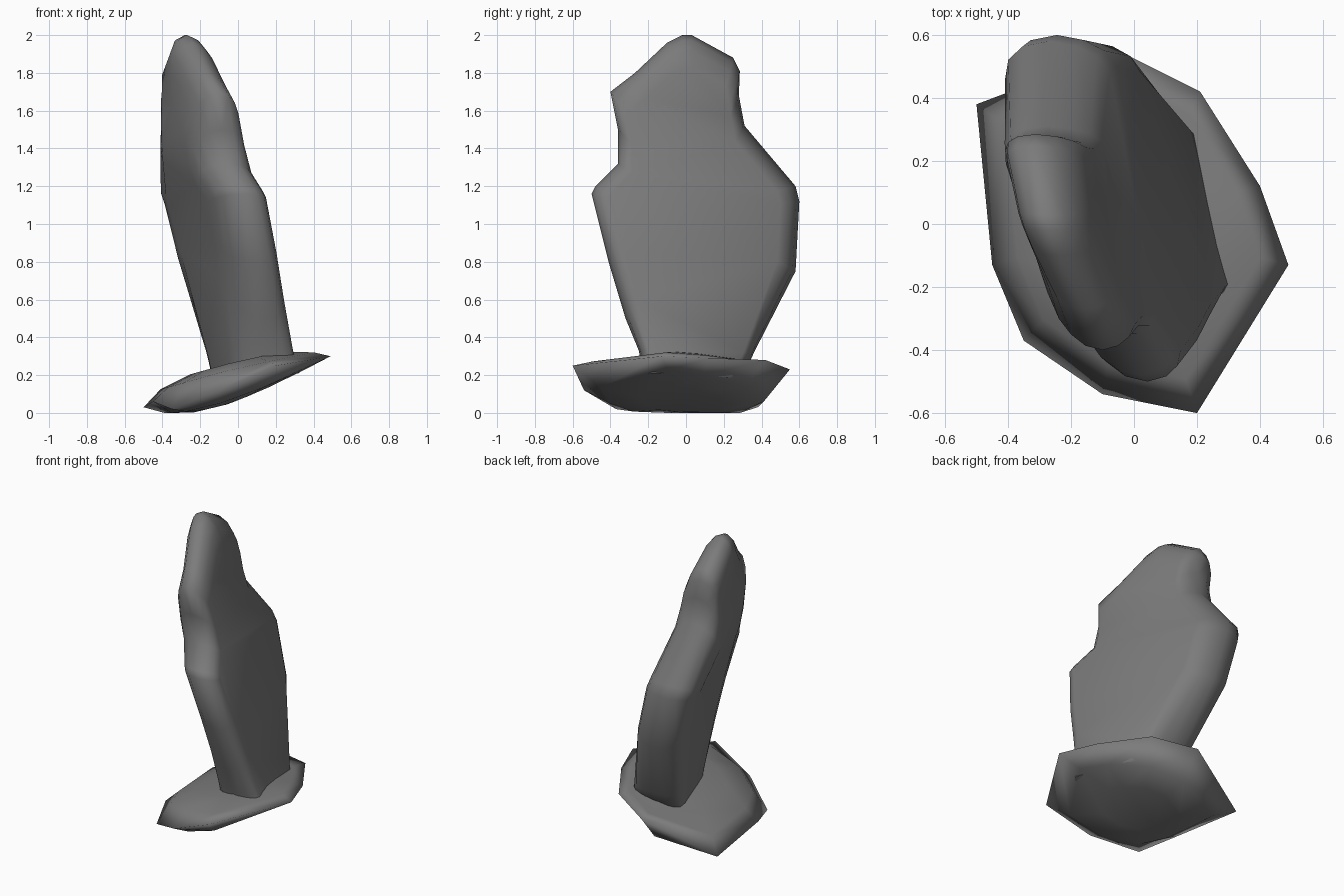
import bpy, bmesh, math

if "Cube" in bpy.data.objects:
    bpy.data.objects.remove(bpy.data.objects["Cube"])

stone = bpy.data.materials.new("dark_stone")
stone.diffuse_color = (0.2, 0.2, 0.2, 1)
stone.use_nodes = True
stone.node_tree.nodes["Principled BSDF"].inputs["Base Color"].default_value = stone.diffuse_color


def loft(name, rings, angle):
    """Skin closed rings of equal length and cap both ends."""
    bm = bmesh.new()
    vs = [[bm.verts.new(p) for p in r] for r in rings]
    n = len(rings[0])
    for a, b in zip(vs, vs[1:]):
        for i in range(n):
            j = (i + 1) % n
            bm.faces.new((a[i], a[j], b[j], b[i]))
    bm.faces.new(vs[0])
    bm.faces.new(vs[-1])
    bmesh.ops.recalc_face_normals(bm, faces=bm.faces[:])
    # triangulate so the uneven faces are split cleanly
    bmesh.ops.triangulate(bm, faces=bm.faces[:])
    me = bpy.data.meshes.new(name)
    bm.to_mesh(me)
    bm.free()
    me.materials.append(stone)
    ob = bpy.data.objects.new(name, me)
    bpy.context.collection.objects.link(ob)
    bpy.ops.object.select_all(action='DESELECT')
    ob.select_set(True)
    bpy.context.view_layer.objects.active = ob
    bpy.ops.object.shade_smooth_by_angle(angle=math.radians(angle))
    return ob


def ramp(v, lo, hi):
    return min(1, max(0, (v - lo) / (hi - lo)))


# Standing slab: outline in (y, z), leaning and slightly turned
outline = [(-0.22, 0.15), (-0.25, 0.33), (-0.32, 0.5), (-0.41, 0.8),
           (-0.50, 1.16), (-0.48, 1.2), (-0.36, 1.32), (-0.36, 1.5), (-0.40, 1.7),
           (-0.27, 1.8), (-0.10, 1.96), (-0.02, 2.0), (0.03, 2.0),
           (0.25, 1.88), (0.285, 1.81), (0.28, 1.68), (0.31, 1.52),
           (0.58, 1.2), (0.60, 1.12), (0.58, 0.75), (0.36, 0.32), (0.28, 0.15)]


def slab_ring(depth, scale):
    ring = []
    for y, z in outline:
        low = z < 0.2
        cy = 0.05
        y2 = cy + (y - cy) * scale
        z2 = z if z < 0.4 else 1.05 + (z - 1.05) * scale
        thick = 0.34 - 0.04 * z2 + 0.08 * y2
        # fuller waist, thinner head
        thick += 0.025 * max(0, 1 - abs(z2 - 1.3) / 0.35) - 0.03 * ramp(z2, 1.45, 1.7)
        front = 0.32 - 0.24 * y2 - 0.23 * z2 - 0.03 * ramp(z2, 1.1, 1.3)
        x = front - thick * depth
        if low:
            z2 = 0.13 + 0.25 * x
        ring.append((x, y2, z2))
    return ring


loft("standing_slab", [slab_ring(d, s) for d, s in
     ((0.0, 0.82), (0.07, 0.91), (0.22, 0.97), (0.45, 1.0),
      (0.7, 0.97), (0.88, 0.89), (0.98, 0.78), (1.02, 0.6))], 75)

# Tilted stone base: sharp rim, low domed top, rounded underside
rim = [(-0.50, 0.38, 0.03), (-0.45, -0.13, 0.06), (-0.35, -0.37, 0.02),
       (-0.10, -0.54, 0.12), (0.20, -0.60, 0.25), (0.49, -0.13, 0.30),
       (0.40, 0.12, 0.29), (0.21, 0.42, 0.28), (-0.05, 0.55, 0.23)]


def top_ring(scale, lift):
    return [(x * scale, y * scale, lift + (0.2 if x > 0 else 0.28) * x * scale)
            for x, y, z in rim]


def under_ring(scale, drop):
    return [(-0.06 + (x + 0.06) * scale, y * scale,
             max(0.0, drop + (0.43 if x > 0 else 0.24) * x * scale)) for x, y, z in rim]


loft("stone_base", [under_ring(0.4, 0.05), under_ring(0.75, 0.07), rim,
                    top_ring(0.82, 0.24), top_ring(0.5, 0.275)], 180)
